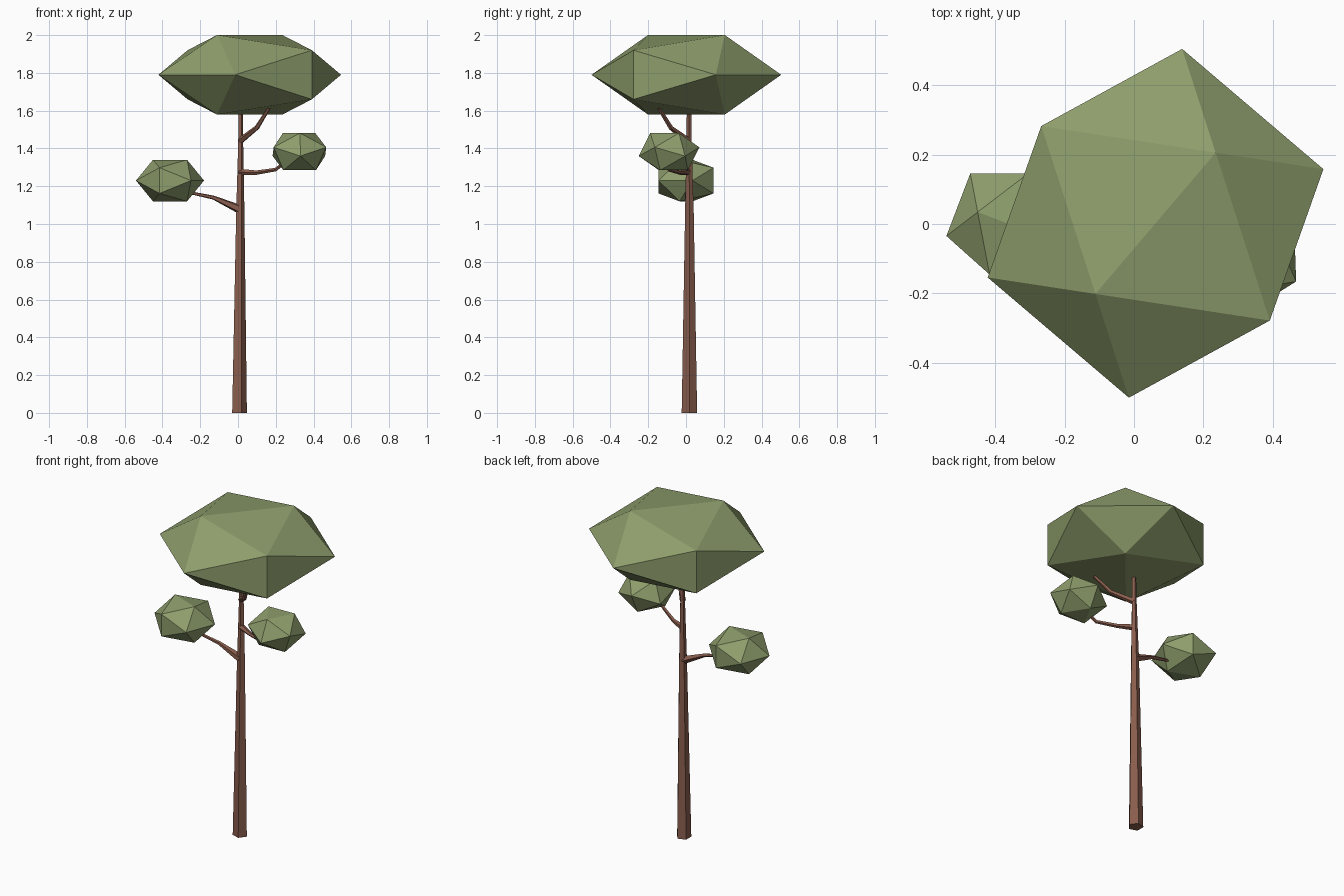
import bpy, bmesh, math
from mathutils import Vector, Matrix

if "Cube" in bpy.data.objects:
    bpy.data.objects.remove(bpy.data.objects["Cube"])

PHI = (1 + 5 ** 0.5) / 2


def material(name, color):
    m = bpy.data.materials.new(name)
    m.diffuse_color = (*color, 1)
    m.use_nodes = True
    m.node_tree.nodes["Principled BSDF"].inputs["Base Color"].default_value = m.diffuse_color
    return m


LEAF = material("leaf", (0.27, 0.34, 0.15))
BARK = material("bark", (0.25, 0.11, 0.075))


def add_object(name, bm, mat):
    bmesh.ops.recalc_face_normals(bm, faces=bm.faces)
    mesh = bpy.data.meshes.new(name)
    bm.to_mesh(mesh)
    bm.free()
    mesh.materials.append(mat)
    obj = bpy.data.objects.new(name, mesh)
    bpy.context.collection.objects.link(obj)
    return obj


def face_up(axis, ref):
    """Rotation turning one face of the 20-sided solid towards axis, a corner towards ref."""
    def frame(a, b):
        a = a.normalized()
        b = (b - a * b.dot(a)).normalized()
        return Matrix((a, b, a.cross(b))).transposed()
    source = frame(Vector((1, 1, 1)), Vector((PHI, 0, 1)))
    return frame(Vector(axis), Vector(ref)) @ source.transposed()


def leaf_clump(name, center, scale, rot):
    """Squashed 20-sided solid from three golden rectangles."""
    bm = bmesh.new()
    for s in (-1, 1):
        for t in (-PHI, PHI):
            for p in ((0, s, t), (s, t, 0), (t, 0, s)):
                q = rot @ Vector(p)
                bm.verts.new(Vector(center) + Vector(a * b for a, b in zip(q, scale)))
    bmesh.ops.convex_hull(bm, input=bm.verts[:])
    return add_object(name, bm, LEAF)


def limb(name, path, radii, flat=False):
    """Five-sided tapered tube; flat keeps every ring horizontal."""
    bm = bmesh.new()
    pts = [Vector(p) for p in path]
    rings = []
    for i, (p, r) in enumerate(zip(pts, radii)):
        d = (pts[min(i + 1, len(pts) - 1)] - pts[max(i - 1, 0)]).normalized()
        if flat:
            a, b = Vector((1, 0, 0)), Vector((0, 1, 0))
        else:
            a = d.cross(Vector((0, 0, 1))).normalized()
            b = d.cross(a)
        rings.append([bm.verts.new(p + r * (math.cos(k * math.tau / 5) * a
                                            + math.sin(k * math.tau / 5) * b))
                      for k in range(5)])
    for lo, hi in zip(rings, rings[1:]):
        for k in range(5):
            bm.faces.new((lo[k], lo[(k + 1) % 5], hi[(k + 1) % 5], hi[k]))
    bm.faces.new(rings[0])
    bm.faces.new(rings[-1])
    return add_object(name, bm, BARK)


# Trunk
limb("trunk", [(0.004, 0.018, 0), (0.01, 0.018, 1.07), (0.013, 0.016, 1.45), (0.014, 0.016, 1.62)],
     [0.043, 0.024, 0.014, 0.012], flat=True)

# Branches
limb("left_branch", [(0.005, 0.016, 1.08), (-0.13, 0.005, 1.14), (-0.25, 0, 1.165), (-0.3, 0, 1.18)],
     [0.024, 0.011, 0.008, 0.007])
limb("right_branch", [(0.01, 0.015, 1.275), (0.1, -0.03, 1.272), (0.2, -0.09, 1.288), (0.26, -0.1, 1.335)],
     [0.018, 0.012, 0.010, 0.008])
limb("upper_branch", [(0.012, 0.015, 1.44), (0.1, -0.08, 1.51), (0.165, -0.145, 1.615)],
     [0.018, 0.013, 0.009])

# Foliage
leaf_clump("canopy", (0.062, 0.002, 1.79), (0.267, 0.267, 0.13),
           Matrix.Identity(3))  .data.transform(
    Matrix.Translation((0.062, 0.002, 0)) @ Matrix.Rotation(math.radians(-40.4), 4, 'Z')
    @ Matrix.Translation((-0.062, -0.002, 0)))
leaf_clump("left_clump", (-0.36, 0, 1.23), (0.0964, 0.0964, 0.068),
           face_up((0, -1, 0), (1, 0, 0)))
a = math.radians(32)
leaf_clump("right_clump", (0.325, -0.09, 1.383), (0.086, 0.086, 0.065),
           face_up((0, 0, 1), (math.cos(a), math.sin(a), 0)))
